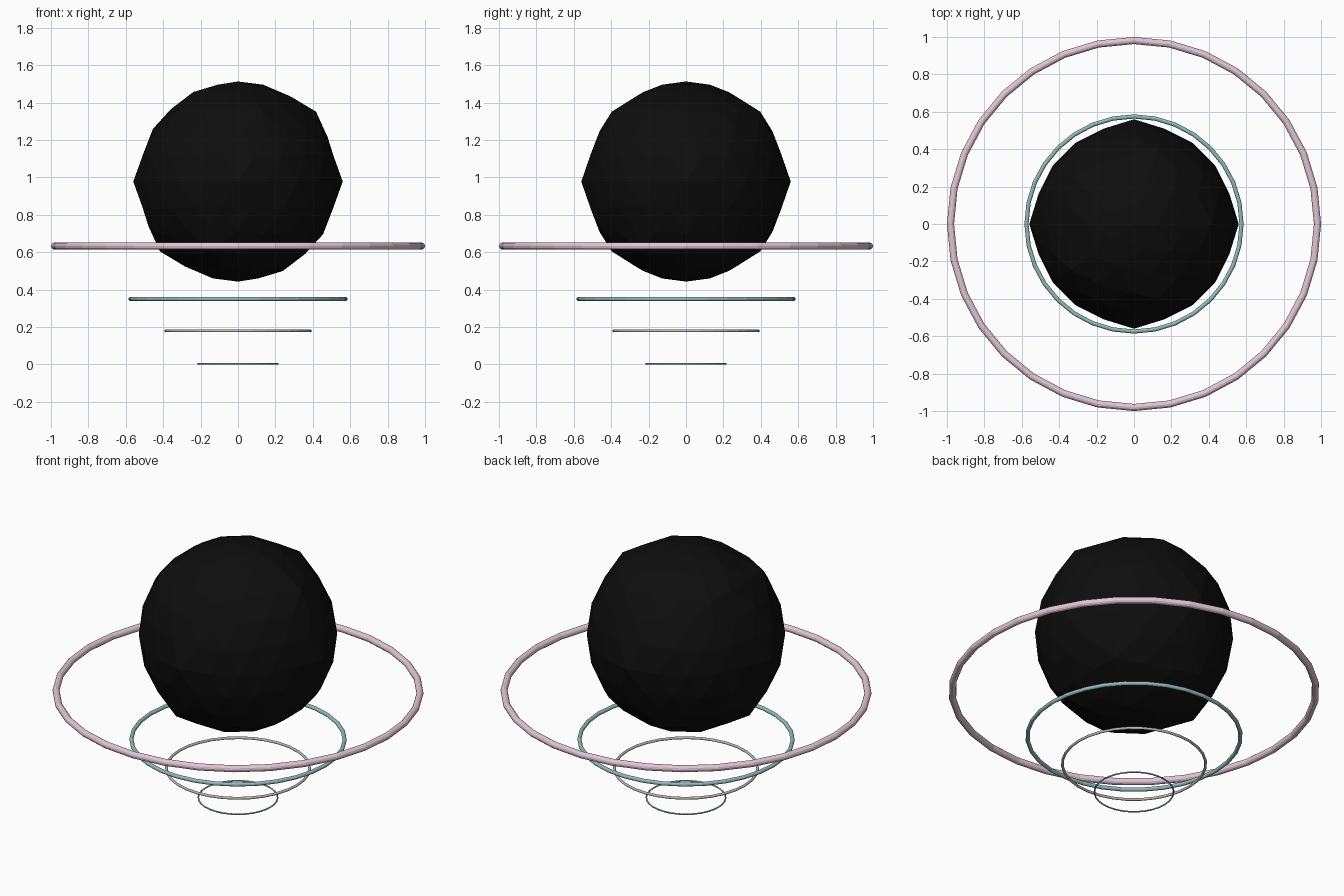
import bpy
from math import radians, degrees, sin, cos, acos, pi
from mathutils import Vector

if "Cube" in bpy.data.objects:
    bpy.data.objects.remove(bpy.data.objects["Cube"])


def paint(obj, name, rgb):
    mat = bpy.data.materials.new(name)
    mat.diffuse_color = (*rgb, 1)
    mat.use_nodes = True
    mat.node_tree.nodes["Principled BSDF"].inputs["Base Color"].default_value = mat.diffuse_color
    obj.data.materials.append(mat)


# Faceted black ball
R, BULGE = 0.535, 0.56
bpy.ops.mesh.primitive_ico_sphere_add(subdivisions=3, radius=R, location=(0, 0, 0.978))
ball = bpy.context.object
ball.name = "ball"
paint(ball, "black", (0.004, 0.004, 0.004))

# Slightly raised corners: four around the equator, five above and five below
tips = [Vector((1, 0, 0)), Vector((-1, 0, 0)), Vector((0, 1, 0)), Vector((0, -1, 0))]
polar = radians(48.2)
for i in range(5):
    a = i * 2 * pi / 5
    d = Vector((sin(polar) * cos(a), sin(polar) * sin(a), cos(polar)))
    tips += [d, -d]
# Align the ball so that an upper-ring corner points to +x
if not any(v.co.x > 0.85 * R and abs(v.co.y) < 0.01 and abs(v.co.z - 0.447 * R) < 0.02
           for v in ball.data.vertices):
    for v in ball.data.vertices:
        v.co.x, v.co.y = -v.co.x, -v.co.y
for d in tips:
    v = max(ball.data.vertices, key=lambda p: p.co.normalized().dot(d))
    v.co = d * BULGE

# Stack of rings, shrinking towards the ground
rings = [
    ("large_ring", 1.0, 0.633, (0.76, 0.58, 0.67)),
    ("medium_ring", 0.586, 0.35, (0.29, 0.50, 0.50)),
    ("small_ring", 0.394, 0.18, (0.52, 0.47, 0.48)),
    ("base_ring", 0.218, 0.0045, (0.29, 0.42, 0.42)),
]
for name, outer, z, rgb in rings:
    tube = 0.019 * outer
    bpy.ops.mesh.primitive_torus_add(major_radius=outer - tube, minor_radius=tube,
                                     major_segments=32, minor_segments=12,
                                     location=(0, 0, z))
    ring = bpy.context.object
    ring.name = name
    paint(ring, name + "_colour", rgb)
